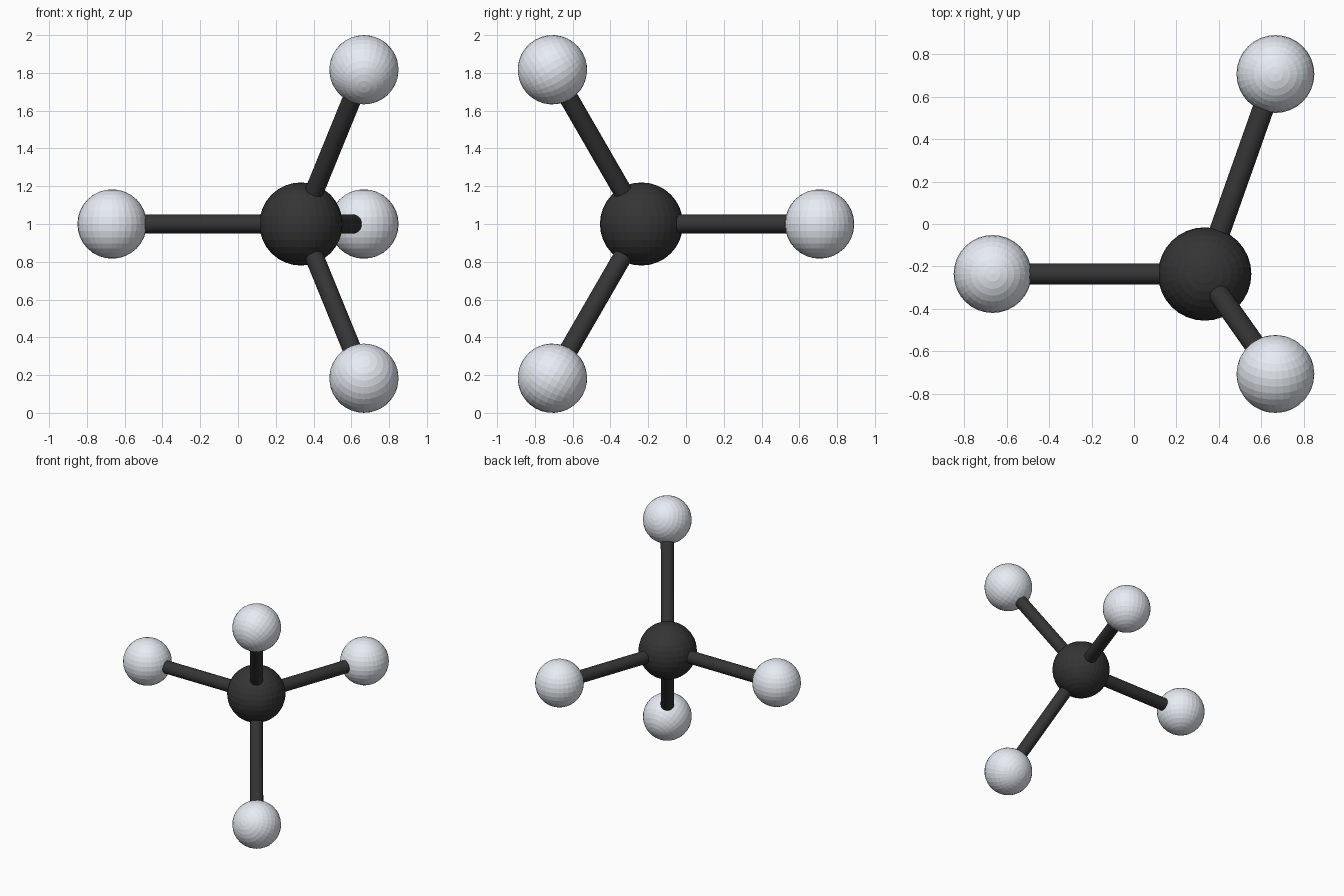
import bpy
from math import radians, sqrt
from mathutils import Matrix, Vector

if "Cube" in bpy.data.objects:
    bpy.data.objects.remove(bpy.data.objects["Cube"])

BOND = 1.0
H_RADIUS = 1 - BOND * sqrt(2 / 3)
C_RADIUS = 0.22
BOND_RADIUS = 0.05
CENTRE = Vector((BOND / 3, -BOND * sqrt(2) / 6, 1.0))


def material(name, color):
    mat = bpy.data.materials.new(name)
    mat.diffuse_color = color
    mat.use_nodes = True
    mat.node_tree.nodes["Principled BSDF"].inputs["Base Color"].default_value = mat.diffuse_color
    return mat


DARK = material("dark_grey", (0.035, 0.035, 0.035, 1))
LIGHT = material("pale_grey", (0.8, 0.84, 0.9, 1))


def finish(name, mat):
    obj = bpy.context.object
    obj.name = name
    obj.data.materials.append(mat)
    return obj


def ball(name, radius, location, mat, rotation=(0, 0, 0)):
    bpy.ops.mesh.primitive_uv_sphere_add(segments=32, ring_count=16, radius=radius,
                                         location=location, rotation=rotation)
    return finish(name, mat)


def rod(name, start, end):
    axis = end - start
    bpy.ops.mesh.primitive_cylinder_add(vertices=32, radius=BOND_RADIUS, depth=axis.length,
                                        location=(start + end) / 2,
                                        rotation=axis.to_track_quat('Z', 'Y').to_euler())
    return finish(name, DARK)


# Central carbon atom
ball("carbon_atom", C_RADIUS, CENTRE, DARK)

# Hydrogen along -x, then three spun around the x axis, each with its bond
arms = [(Vector((-BOND, 0, 0)), 0)]
for angle in (0, 120, 240):
    spin = Matrix.Rotation(radians(angle), 3, 'X')
    arms.append((spin @ Vector((BOND / 3, BOND * sqrt(8) / 3, 0)), angle))

for i, (offset, angle) in enumerate(arms, 1):
    tip = CENTRE + offset
    ball(f"hydrogen_atom_{i}", H_RADIUS, tip, LIGHT, (radians(angle), 0, 0))
    rod(f"bond_{i}", CENTRE, tip)
